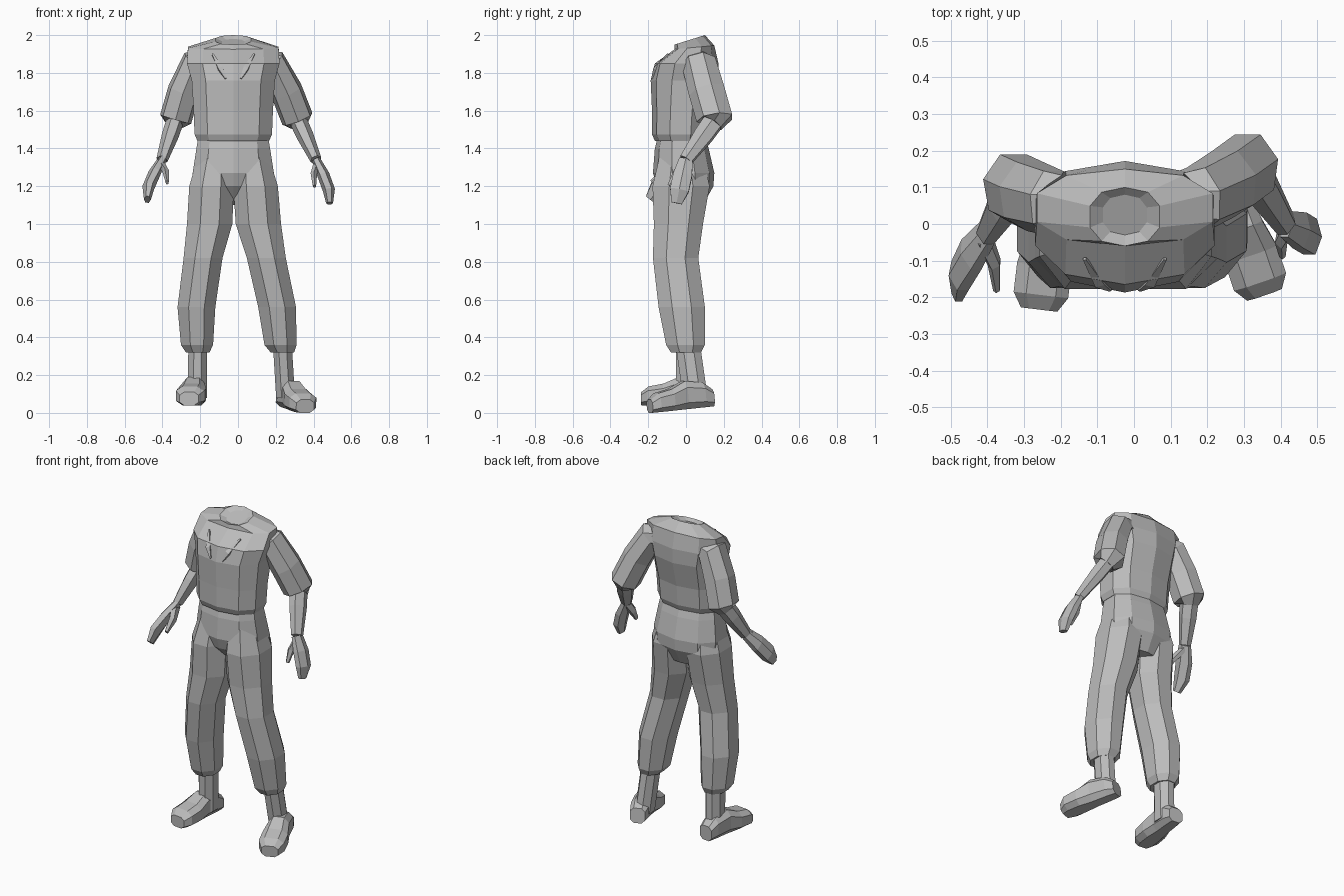
import bpy, bmesh, math
from mathutils import Vector, Matrix

if "Cube" in bpy.data.objects:
    bpy.data.objects.remove(bpy.data.objects["Cube"])

grey = bpy.data.materials.new("plain_grey")
grey.use_nodes = True
grey.diffuse_color = (0.5, 0.5, 0.5, 1)
grey.node_tree.nodes["Principled BSDF"].inputs["Base Color"].default_value = grey.diffuse_color


def loft(name, rings, sides=8, power=1.0):
    """Skin a list of (centre, u, v) rings and cap both ends."""
    bm = bmesh.new()
    angles = [math.tau * (i + 0.5) / sides for i in range(sides)]
    soft = lambda t: math.copysign(abs(t) ** power, t)
    top_c = max(soft(math.cos(a)) for a in angles)
    top_s = max(soft(math.sin(a)) for a in angles)
    loops = [[bm.verts.new(centre + u * soft(math.cos(a)) / top_c + v * soft(math.sin(a)) / top_s)
              for a in angles] for centre, u, v in rings]
    for low, high in zip(loops, loops[1:]):
        for i in range(sides):
            j = (i + 1) % sides
            bm.faces.new((low[i], low[j], high[j], high[i]))
    bm.faces.new(loops[0])
    bm.faces.new(loops[-1])
    bmesh.ops.recalc_face_normals(bm, faces=bm.faces)
    mesh = bpy.data.meshes.new(name)
    bm.to_mesh(mesh)
    bm.free()
    mesh.materials.append(grey)
    obj = bpy.data.objects.new(name, mesh)
    bpy.context.collection.objects.link(obj)
    return obj


def level(x, z, half_width, front, back, tilt=0.0):
    """Horizontal ring; tilt raises the back."""
    return (Vector((x, (front + back) / 2, z)), Vector((half_width, 0, 0)),
            Vector((0, (back - front) / 2, tilt)))


def limb(name, points, radii, flat=1.0, sides=6, wide=(0, 1, 0)):
    """Tube through points; flat is thickness over width."""
    rings = []
    for i, (point, radius) in enumerate(zip(points, radii)):
        along = (points[min(i + 1, len(points) - 1)] - points[max(i - 1, 0)]).normalized()
        u = Vector(wide)
        u = (u - along * u.dot(along)).normalized()
        rings.append((point, u * radius, along.cross(u) * radius * flat))
    return loft(name, rings, sides)


# Shirt with sloping shoulders and a shallow neck opening
BODY_X = -.025
SHIRT = [(1.44, .19, -.165, .105), (1.475, .205, -.18, .12), (1.6, .21, -.18, .13),
         (1.76, .22, -.187, .17), (1.85, .245, -.165, .172), (1.935, .24, -.06, .15, .01),
         (1.975, .095, -.06, .1, .025), (1.96, .06, -.03, .08, .02)]
loft("shirt", [level(BODY_X, *ring) for ring in SHIRT], 10, .85)

# Two narrow folds running down the chest to a V
for name, side in (("right_fold", -1), ("left_fold", 1)):
    top = Vector((BODY_X + side * .11, -.095, 1.9))
    bottom = Vector((BODY_X + side * .04, -.18, 1.77))
    middle = top.lerp(bottom, .6) + Vector((0, -.012, 0))
    limb(name, [top, middle, bottom], (.004, .014, .004), sides=4, wide=(1, 0, 0))

# Hips of the trousers, tucked in at the crotch
HIPS = [(1.46, .185, -.15, .1), (1.4, .195, -.165, .12), (1.27, .215, -.175, .15),
        (1.2, .21, -.15, .145), (1.1, .13, -.06, .09)]
loft("hips", [level(BODY_X, *ring) for ring in HIPS], 10, .85)

# Trouser leg sections of (z, half width, front, back), hip to gathered cuff
LEG = [(1.4, .08, -.13, .08), (1.2, .118, -.177, .125), (1, .12, -.17, .09),
       (.82, .103, -.175, .065), (.56, .1, -.145, .1), (.36, .085, -.105, .1),
       (.32, .062, -.08, .08)]


def build_leg(side, centres, ankle):
    """Trouser leg with a bent knee, and the ankle below."""
    loft(side + "_trouser_leg", [level(x, *section) for x, section in zip(centres, LEG)])
    top = Vector((centres[-1], .01, .36))
    loft(side + "_ankle", [level(p.x, p.z, .05, p.y - .065, p.y + .065)
                           for p in (top, top.lerp(ankle, .4), ankle)])


build_leg("right", (-.12, -.14, -.15, -.185, -.22, -.217, -.213), Vector((-.215, .015, .08)))
build_leg("left", (.07, .093, .108, .15, .207, .225, .235), Vector((.252, .05, .08)))

# Shoes: one heel to toe profile of (y, half width, height)
SHOE = [(.15, .045, .09), (.1, .055, .13), (0, .06, .15), (-.08, .075, .115),
        (-.16, .075, .1), (-.2, .05, .07)]


def build_shoe(name, spot, turn, lean):
    shoe = loft(name, [(Vector((0, y, height / 2)), Vector((half, 0, 0)), Vector((0, 0, height / 2)))
                       for y, half, height in SHOE], power=.7)
    turned = Matrix.Rotation(turn, 4, "Z") @ Matrix.Rotation(lean, 4, "X")
    shoe.data.transform(Matrix.Translation(spot) @ turned)


build_shoe("right_shoe", (-.235, -.035, .04), -.12, 0)
build_shoe("left_shoe", (.29, 0, .02), .33, .1)


def build_arm(side, outward, shoulder, elbow, wrist, fingertip, thumb_tip):
    """Wide short sleeve, forearm, curled hand and thumb."""
    outside = Vector((outward, 0, 0))
    root = shoulder - outside * .09 + Vector((0, 0, .02))
    middle = shoulder.lerp(elbow, .5) + outside * .01
    hem = elbow.lerp(wrist, .1)
    limb(side + "_sleeve", [root, shoulder, middle, elbow, hem],
         (.06, .085, .09, .09, .055), flat=.95, sides=7)
    limb(side + "_forearm", [elbow, elbow.lerp(wrist, .4), wrist], (.052, .05, .034), flat=.9)
    knuckle = wrist.lerp(fingertip, .35) + outside * .014
    bend = wrist.lerp(fingertip, .7) + outside * .018
    limb(side + "_hand", [wrist, knuckle, bend, fingertip], (.036, .05, .05, .028), flat=.65)
    thumb_base = wrist.lerp(knuckle, .2)
    thumb_bend = thumb_base.lerp(thumb_tip, .5) - outside * .012
    limb(side + "_thumb", [thumb_base, thumb_bend, thumb_tip], (.027, .023, .012), flat=.75, sides=5)


build_arm("right", -1, shoulder=Vector((-.225, .06, 1.85)), elbow=Vector((-.33, .1, 1.555)),
          wrist=Vector((-.402, -.025, 1.34)), fingertip=Vector((-.48, -.19, 1.13)),
          thumb_tip=Vector((-.375, -.18, 1.22)))
build_arm("left", 1, shoulder=Vector((.18, .07, 1.85)), elbow=Vector((.315, .155, 1.555)),
          wrist=Vector((.413, 0, 1.34)), fingertip=Vector((.485, -.05, 1.11)),
          thumb_tip=Vector((.405, -.085, 1.2)))
